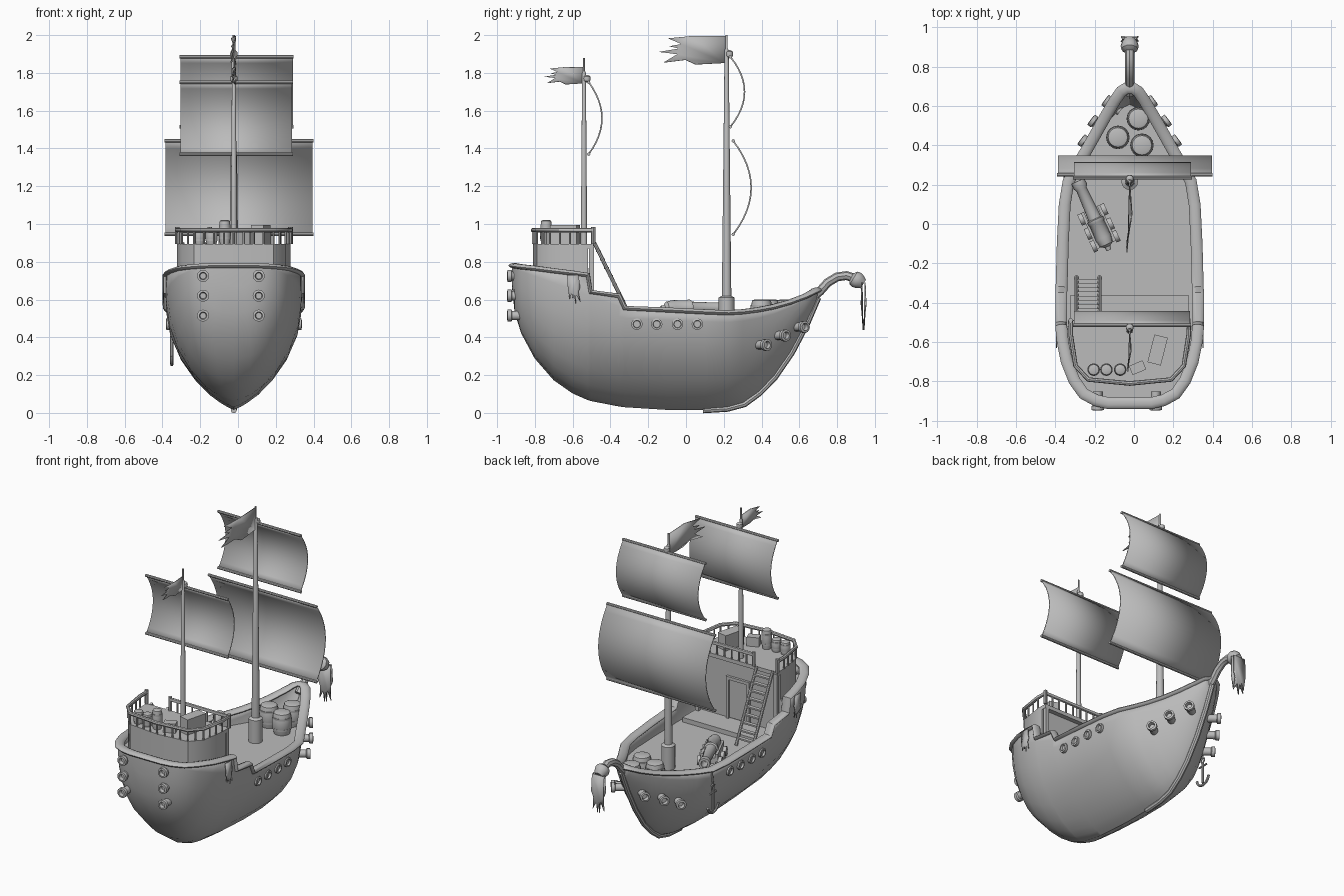
import bpy, bmesh, math
from mathutils import Vector, Matrix

cube = bpy.data.objects.get("Cube")
if cube:
    bpy.data.objects.remove(cube, do_unlink=True)

grey = bpy.data.materials.new("plain_grey")
grey.use_nodes = True
GREY = (0.5, 0.5, 0.5, 1)
grey.diffuse_color = GREY
grey.node_tree.nodes["Principled BSDF"].inputs["Base Color"].default_value = GREY
CX, DECK, POOP = -0.022, 0.46, 0.895
made = []


# --- helpers ---
def finish(name, bm, thick=0, offset=0):
    bmesh.ops.recalc_face_normals(bm, faces=bm.faces)
    me = bpy.data.meshes.new(name)
    bm.to_mesh(me)
    bm.free()
    me.materials.append(grey)
    ob = bpy.data.objects.new(name, me)
    bpy.context.collection.objects.link(ob)
    if thick:
        mod = ob.modifiers.new("thickness", 'SOLIDIFY')
        mod.thickness, mod.offset = thick, offset
    made.append(ob)
    return ob


def bridge(bm, a, b):
    for i in range(len(a)):
        j = (i + 1) % len(a)
        bm.faces.new((a[i], a[j], b[j], b[i]))


def lathe(name, profile, loc, axis=(0, 0, 1), seg=16):
    """Turn (radius, distance) pairs round an axis."""
    bm = bmesh.new()
    rot = Vector(axis).to_track_quat('Z', 'Y')
    rings = [[bm.verts.new(Vector(loc) + rot @ Vector((r * math.cos(a), r * math.sin(a), d)))
              for a in (math.tau * i / seg for i in range(seg))] for r, d in profile]
    for a, b in zip(rings, rings[1:]):
        bridge(bm, a, b)
    bm.faces.new(rings[0])
    bm.faces.new(rings[-1])
    return finish(name, bm)


def rod(name, a, b, r, seg=8):
    d = Vector(b) - Vector(a)
    return lathe(name, [(r, 0), (r, d.length)], a, d, seg)


def tube(name, pts, r, closed=False):
    cu = bpy.data.curves.new(name, 'CURVE')
    cu.dimensions, cu.bevel_depth, cu.bevel_resolution = '3D', r, 2
    cu.use_fill_caps = True
    sp = cu.splines.new('POLY')
    sp.points.add(len(pts) - 1)
    for p, co in zip(sp.points, pts):
        p.co = (*co, 1)
    sp.use_cyclic_u = closed
    cu.materials.append(grey)
    ob = bpy.data.objects.new(name, cu)
    bpy.context.collection.objects.link(ob)
    bpy.ops.object.select_all(action='DESELECT')
    ob.select_set(True)
    bpy.context.view_layer.objects.active = ob
    bpy.ops.object.convert(target='MESH')
    made.append(bpy.context.view_layer.objects.active)


def box(name, loc, size, turn=0):
    bm = bmesh.new()
    bmesh.ops.create_cube(bm, size=1, matrix=Matrix.Translation(loc) @ Matrix.Rotation(turn, 4, 'Z')
                          @ Matrix.Diagonal((*size, 1)))
    return finish(name, bm)


def prism(name, pts, z0, z1):
    bm = bmesh.new()
    f = bm.faces.new([bm.verts.new((x, y, z0)) for x, y in pts])
    top = bmesh.ops.extrude_face_region(bm, geom=[f])["geom"]
    bmesh.ops.translate(bm, vec=(0, 0, z1 - z0), verts=[v for v in top if isinstance(v, bmesh.types.BMVert)])
    return finish(name, bm)


RAG = [(0, 0), (.5, 0), (.86, .08), (.66, .28), (.84, .36), (.7, .44), (1, .56), (.72, .64), (.93, .94),
       (.6, .84), (.45, 1), (0, .95)]


def rag(name, origin, along, down, wave=(0, 0, 0)):
    """Torn cloth: ragged end lies in the along direction."""
    bm = bmesh.new()
    bm.faces.new([bm.verts.new((u, v, 0)) for u, v in RAG])
    bm.normal_update()
    bmesh.ops.triangulate(bm, faces=bm.faces, ngon_method='EAR_CLIP')
    for p in bm.verts:
        u, v, _ = p.co
        p.co = Vector(origin) + Vector(along) * u + Vector(down) * v + Vector(wave) * math.sin(u * 5)
    return finish(name, bm, 0.006)


def lerp(table, t):
    for a, b in zip(table, table[1:]):
        if t <= b[0]:
            k = max(0, (t - a[0]) / (b[0] - a[0]))
            return [p + (q - p) * k for p, q in zip(a, b)]
    return list(table[-1])


# --- hull: y, half width, keel height, rim height ---
STATIONS = [(-.92, .11, .67, .78), (-.905, .175, .53, .777), (-.87, .24, .42, .772), (-.8, .29, .29, .765),
            (-.7, .33, .175, .752), (-.6, .35, .105, .74), (-.52, .358, .07, .73), (-.505, .358, .065, .64),
            (-.355, .358, .036, .62), (-.325, .356, .032, .555), (-.1, .35, .018, .545), (.1, .34, .018, .535),
            (.22, .32, .028, .53), (.3, .275, .05, .535), (.38, .228, .105, .545), (.46, .183, .185, .56),
            (.55, .132, .315, .585), (.63, .085, .465, .615), (.68, .05, .57, .64), (.7, .018, .62, .65)]
SECTION = [(0, 0), (.03, .1), (.07, .2), (.15, .365), (.3, .585), (.5, .795), (.72, .937), (.9, .985), (1, 1)]


def girth_top(y, rim):
    return rim if y > -.34 else min(rim, .555 + (-.33 - y) * .36)


def half(y, z):
    _, w, keel, rim = lerp(STATIONS, y)
    t = min(1, max(0, (z - keel) / (girth_top(y, rim) - keel)))
    full = 1 - .55 * min(1, max(0, (-.35 - y) / .5))
    return w * lerp(SECTION, t)[1] ** full


bm = bmesh.new()
rows = []
for y, w, keel, rim in STATIONS:
    top = girth_top(y, rim)
    zs = [keel + (top - keel) * t for t, _ in SECTION] + [rim]
    side = [(half(y, z), z) for z in zs]
    rows.append([bm.verts.new((CX - x, y, z)) for x, z in reversed(side)]
                + [bm.verts.new((CX + x, y, z)) for x, z in side])
for a, b in zip(rows, rows[1:]):
    for i in range(len(a) - 1):
        bm.faces.new((a[i], a[i + 1], b[i + 1], b[i]))
bm.faces.new(rows[0])
bmesh.ops.remove_doubles(bm, verts=bm.verts, dist=1e-4)
finish("hull", bm, 0.02, -.8)

# --- flat rounded rim swept round the hull edge ---
edge = [Vector((CX + w, y, rim)) for y, w, _, rim in STATIONS]
edge += [Vector((2 * CX - p.x, p.y, p.z)) for p in reversed(edge)]
bm = bmesh.new()
rings = []
for i, p in enumerate(edge):
    tan = (edge[(i + 1) % len(edge)] - p).normalized() + (p - edge[i - 1]).normalized()
    out = Vector((tan.y, -tan.x, 0)).normalized()
    up = out.cross(tan).normalized()
    rings.append([bm.verts.new(p + out * (.03 * math.cos(a) - .01) + up * .014 * math.sin(a))
                  for a in (math.tau * k / 10 for k in range(10))])
for i in range(len(rings)):
    bridge(bm, rings[i - 1], rings[i])
finish("rim", bm)
tube("stem_strip", [(CX, .09, .014), (CX, .22, .022), (CX, .31, .046), (CX, .39, .105), (CX, .47, .187),
                    (CX, .56, .318), (CX, .64, .47), (CX, .7, .61)], 0.016)


def deck(name, z, y0, y1, n=24):
    ys = [y0 + (y1 - y0) * i / n for i in range(n + 1)]
    line = [(max(.004, half(y, z) - .006), y) for y in ys]
    prism(name, [(CX + x, y) for x, y in line] + [(CX - x, y) for x, y in reversed(line)], z - .01, z)


deck("main_deck", DECK, -.55, .61)
deck("rear_deck", .7, -.9, -.52)

# --- rear cabin, balcony and railing ---
PLAN = [(.3, -.49), (.3, -.56), (.275, -.72), (.21, -.79), (0, -.81)]
plan = [(CX + x, y) for x, y in PLAN] + [(CX - x, y) for x, y in reversed(PLAN[:-1])]
prism("cabin", [(x, min(y, -.52)) for x, y in plan], .69, .88)
box("cabin_front", (CX, -.545, .57), (.6, .05, .24))
box("bulkhead", (CX, -.53, .58), (.66, .015, .25))
prism("balcony_floor", plan, .87, POOP)
box("cabin_step", (CX, -.44, .475), (.6, .16, .03))
box("door", (CX, -.518, .62), (.13, .012, .25))
for s in (-1, 1):
    box("door_frame", (CX + s * .075, -.514, .62), (.018, .02, .27))
    box("balcony_post", (CX + s * .285, -.5, .67), (.025, .025, .42))
box("door_lintel", (CX, -.514, .755), (.17, .02, .02))
rail = [(-.15, -.49)] + plan
tube("railing", [(x, y, .968) for x, y in rail], .012)
for (x0, y0), (x1, y1) in zip(rail, rail[1:]):
    n = max(1, round(math.hypot(x1 - x0, y1 - y0) / .055))
    for i in range(n):
        p = (x0 + (x1 - x0) * i / n, y0 + (y1 - y0) * i / n)
        rod("baluster", (*p, POOP), (*p, .968), .006, 6)
for x, y in (rail[0], plan[0], plan[-1]):
    rod("railing_post", (x, y, POOP), (x, y, .985), .012)

# --- ladder ---
lo, hi = Vector((0, -.27, DECK)), Vector((0, -.485, .9))
for x in (-.292, -.175):
    off = Vector((x, 0, 0))
    rod("ladder_stile", lo + off, hi + off, .01)
for i in range(1, 10):
    p = lo.lerp(hi, i / 10)
    box("ladder_rung", (-.233, p.y, p.z), (.11, .025, .01))


# --- masts, sails and flags ---
def mast(name, y, profile, knob):
    lathe(name, profile, (CX, y, 0))
    lathe(name + "_knob", [(.006, -.02), (.018, -.012), (.02, 0), (.018, .012), (.006, .02)], (CX, y + .015, knob))


mast("main_mast", .215, [(.042, DECK), (.042, .61), (.025, .62), (.011, 1.92), (.006, 1.93), (.006, 2)], 1.9)
mast("rear_mast", -.54, [(.017, .88), (.01, 1.8), (.005, 1.81), (.005, 1.88)], 1.77)


def sail(name, x0, x1, y, z0, z1, bulge, n=12):
    bm = bmesh.new()
    rows = []
    for i in range(n + 1):
        t = i / n
        yy = y + bulge * (1 - (2 * t - 1) ** 2)
        rows.append([bm.verts.new((x, yy, z0 + (z1 - z0) * t)) for x in (x0, x1)])
    for a, b in zip(rows, rows[1:]):
        bm.faces.new((a[0], a[1], b[1], b[0]))
    finish(name, bm, .008)
    for z in (z0, z1):
        rod(name + "_yard", (x0 - .005, y, z), (x1 + .005, y, z), .009)


sail("lower_main_sail", -.385, .395, .25, .945, 1.44, .095)
sail("upper_main_sail", -.305, .29, .235, 1.515, 1.885, .075)
sail("rear_sail", -.305, .285, -.515, 1.37, 1.75, .07)
rag("main_flag", (CX, .21, 1.995), (0, -.355, 0), (0, 0, -.15), (.015, 0, 0))
rag("rear_flag", (CX, -.545, 1.83), (0, -.205, 0), (0, 0, -.09), (.01, 0, 0))

# --- figurehead ---
tube("prow_neck", [(CX, y, z) for y, z in ((.66, .6), (.71, .645), (.75, .69), (.8, .72), (.85, .727), (.9, .71))], .024)
lathe("figurehead", [(.02, 0), (.042, .015), (.046, .035), (.04, .055), (.028, .075)], (CX, .875, .722), (0, .8, -.5), 10)
for s in (-1, 1):
    rag("figurehead_cloth", (CX + s * .045, .94 - s * .008, .69), (0, 0, -.25), (-s * .09, 0, 0), (0, -s * .006, 0))

# --- portholes, gun ports and hull cloths ---
RING = [(.018, -.008), (.03, -.008), (.03, .014), (.02, .016), (.018, .004)]
GUN = [(.024, -.045), (.024, .025), (.032, .03), (.032, .05), (.02, .052), (.016, .03)]
for s in (-1, 1):
    for y in (-.26, -.155, -.045, .06):
        lathe("porthole", RING, (CX + s * half(y, .47), y, .47), (s, 0, 0))
    for y, z in ((.39, .36), (.49, .41), (.59, .455)):
        lathe("bow_gun", GUN, (CX + s * (half(y, z) + .02), y + .01, z), (s * .8, .6, 0), 12)
    rag("hull_cloth", (CX + s * (half(-.6, .73) + .022), -.63, .73), (0, .01, -.15), (0, .065, 0))
for x in (-.185, .11):
    for z in (.725, .62, .515):
        lathe("stern_gun", GUN, (x, -.895, z), (0, -1, 0), 12)

# --- anchor ---
ax, ay = CX - half(.2, .47) - .012, .22
rod("anchor_shank", (ax, ay, .27), (ax, ay, .41), .008)
rod("anchor_stock", (ax, ay - .035, .385), (ax, ay + .035, .385), .006)
tube("anchor_arms", [(ax, ay + .055 * math.sin(a / 5), .31 - .055 * math.cos(a / 5)) for a in range(-7, 8)], .008)
tube("anchor_ring", [(ax, ay + .016 * math.sin(a), .425 + .016 * math.cos(a)) for a in range(6)], .005, True)
rod("anchor_chain", (ax, ay, .44), (ax + .01, ay, .53), .006)

# --- deck gun on its carriage ---
aim = Vector((-.41, .91, 0))
side = Vector((.91, .41, 0))
breech = Vector((-.135, -.115, .555))
lathe("deck_gun", [(.012, -.02), (.016, 0), (.034, .012), (.042, .05), (.04, .13), (.044, .135), (.044, .15),
                   (.034, .155), (.028, .32), (.037, .335), (.035, .365), (.02, .366), (.018, .3)], breech, aim)
turn = math.atan2(-aim.x, aim.y)
box("gun_carriage", breech + aim * .11 - Vector((0, 0, .05)), (.08, .2, .04), turn)
for s in (-1, 1):
    box("carriage_cheek", breech + aim * .11 + side * s * .045 - Vector((0, 0, .03)), (.016, .2, .05), turn)
    for d in (.03, .1, .18):
        hub = breech + aim * d + side * s * .052 - Vector((0, 0, .064))
        rod("carriage_wheel", hub, hub + side * s * .022, .03, 12)


# --- barrels and crates ---
def barrel(name, x, y, z, r, h):
    lathe(name, [(r * .8, 0), (r, h * .35), (r, h * .65), (r * .82, h * .97), (r * .6, h)], (x, y, z))
    for k in (.25, .75):
        lathe(name + "_hoop", [(r * .97, h * k - .006), (r * .98, h * k + .006)], (x, y, z))


for x, y in ((.022, .535), (-.082, .44), (.04, .4)):
    barrel("bow_barrel", x, y, DECK, .06, .14)
for x, h in ((-.205, .08), (-.14, .08), (-.07, .125)):
    barrel("rear_barrel", x, -.74, POOP, .032, h)
box("small_crate", (.018, -.73, .925), (.075, .05, .06), .4)
box("long_crate", (.12, -.64, .945), (.07, .145, .1), -.25)

# --- shading ---
bpy.ops.object.select_all(action='DESELECT')
for ob in made:
    ob.select_set(True)
bpy.context.view_layer.objects.active = made[0]
bpy.ops.object.shade_smooth_by_angle(angle=math.radians(40))
